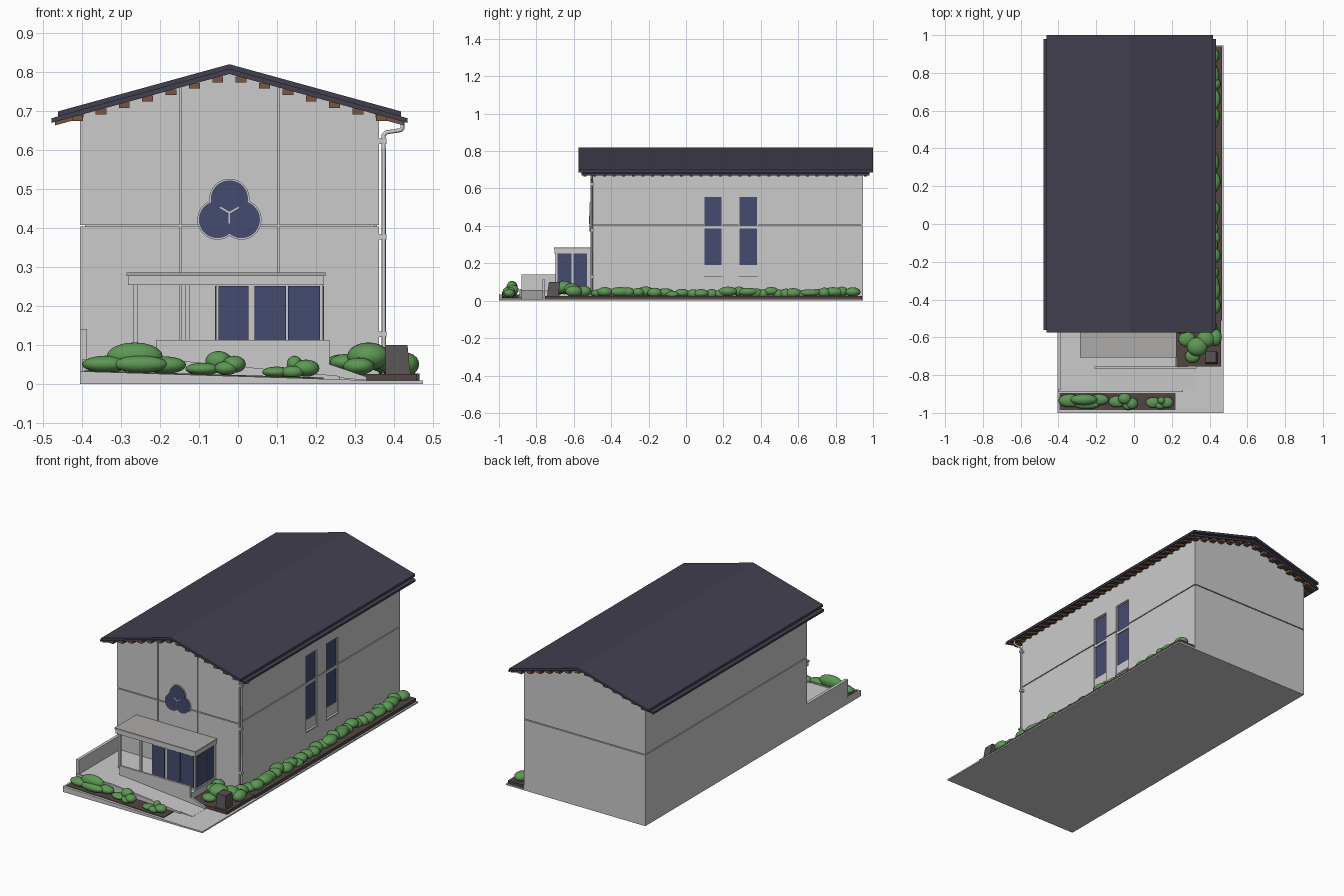
import bpy, bmesh, math, random
from mathutils import Vector, Matrix

if "Cube" in bpy.data.objects:
    bpy.data.objects.remove(bpy.data.objects["Cube"])
random.seed(4)
CX = -0.022          # ridge line
SL = 0.275           # roof slope


def mat(name, r, g, b):
    m = bpy.data.materials.new(name)
    m.diffuse_color = (r, g, b, 1)
    m.use_nodes = True
    m.node_tree.nodes["Principled BSDF"].inputs["Base Color"].default_value = m.diffuse_color
    return m


GLASS = mat("glass_blue", .06, .07, .16)
ROOF = mat("roof_dark", .055, .05, .08)
LEAF = mat("leaf_green", .11, .31, .09)
SOIL = mat("soil_brown", .085, .06, .055)
WOOD = mat("wood_brown", .2, .09, .05)
STONE = mat("stone_dark", .1, .085, .09)
PALE = mat("canopy_pale", .42, .41, .4)


def finish(bm, name, m=None):
    bmesh.ops.recalc_face_normals(bm, faces=bm.faces)
    me = bpy.data.meshes.new(name)
    bm.to_mesh(me)
    bm.free()
    ob = bpy.data.objects.new(name, me)
    bpy.context.collection.objects.link(ob)
    if m:
        me.materials.append(m)
    return ob


def boxes(name, items, m=None):
    """Each item is (x0, x1, y0, y1, z0, z1)."""
    bm = bmesh.new()
    for x0, x1, y0, y1, z0, z1 in items:
        t = Matrix.Translation(((x0 + x1) / 2, (y0 + y1) / 2, (z0 + z1) / 2))
        bmesh.ops.create_cube(bm, size=1, matrix=t @ Matrix.Diagonal((x1 - x0, y1 - y0, z1 - z0, 1)))
    return finish(bm, name, m)


def prism(name, profile, y0, y1, m=None):
    """Extrude an xz profile along y."""
    bm = bmesh.new()
    f = bm.faces.new([bm.verts.new((x, y0, z)) for x, z in profile])
    r = bmesh.ops.extrude_face_region(bm, geom=[f])
    bmesh.ops.translate(bm, vec=(0, y1 - y0, 0), verts=[v for v in r["geom"] if isinstance(v, bmesh.types.BMVert)])
    return finish(bm, name, m)


def gable(x0, x1, z0, ridge):
    return [(x0, z0), (x1, z0), (x1, ridge - SL * (x1 - CX)), (CX, ridge), (x0, ridge - SL * (CX - x0))]


def chevron(half, top, thick):
    e = top - SL * half
    return [(CX - half, e), (CX, top), (CX + half, e), (CX + half, e - thick), (CX, top - thick), (CX - half, e - thick)]


# house body: inset core with two outer storeys leaving a shadow joint
WX0, WX1, WY0, WY1 = -.405, .362, -.51, .945
prism("wall_core", gable(WX0 + .012, WX1 - .012, .002, .79), WY0 + .012, WY1 - .012)
lower = boxes("lower_storey", [(WX0, WX1, WY0, WY1, .001, .403)])
upper = prism("upper_storey", gable(WX0, WX1, .408, .795), WY0, WY1)

# cutter: vertical front joints and tall side window recesses
WINS = [(.095, .195), (.28, .385)]
cuts = [(x - .002, x + .002, -.54, WY0 + .01, -.1, 1) for x in (-.148, .103)]
cuts += [(WX1 - .012, .4, a, b, .13, .56) for a, b in WINS]
cutter = boxes("wall_cutter", cuts)
cutter.hide_render = True
cutter.hide_viewport = True
for ob in (lower, upper):
    mod = ob.modifiers.new("cut", "BOOLEAN")
    mod.operation = "DIFFERENCE"
    mod.solver = "EXACT"
    mod.object = cutter

# side windows: glass, rails, lower panel and sill
gx = WX1 - .012
boxes("side_window_glass", [(gx - .002, gx + .003, a + .004, b - .004, z0, z1)
                            for a, b in WINS for z0, z1 in ((.19, .385), (.4, .556))], GLASS)
fr = []
for a, b in WINS:
    fr += [(gx - .002, gx + .007, a, a + .005, .13, .56), (gx - .002, gx + .007, b - .005, b, .13, .56),
           (gx - .002, gx + .009, a, b, .385, .4), (gx - .002, gx + .007, a, b, .555, .56),
           (gx - .002, gx + .006, a, b, .13, .19), (gx, WX1 + .006, a, b, .125, .133)]
boxes("side_window_frame", fr)

# trefoil window: outline is the union of three circles in polar form
CZ, D = .439, .0355


def trefoil(r, n=96):
    pts = []
    for i in range(n):
        t = 2 * math.pi * i / n
        best = 0
        for k in range(3):
            d = t - (math.pi / 2 + k * 2 * math.pi / 3)
            s = r * r - (D * math.sin(d)) ** 2
            best = max(best, D * math.cos(d) + math.sqrt(s))
        pts.append((CX + best * math.cos(t), CZ + best * math.sin(t)))
    return pts


prism("trefoil_frame", trefoil(.0515), WY0 - .005, WY0 + .005)
prism("trefoil_glass", trefoil(.0475), WY0 - .007, WY0 + .004, GLASS)
bm = bmesh.new()
for k in range(3):
    t = -math.pi / 2 + k * 2 * math.pi / 3
    L = .028
    bmesh.ops.create_cube(bm, size=1, matrix=Matrix.Translation((CX, WY0 - .005, CZ)) @ Matrix.Rotation(-t, 4, 'Y')
                          @ Matrix.Translation((L / 2, 0, 0)) @ Matrix.Diagonal((L, .008, .004, 1)))
finish(bm, "trefoil_mullions")

# roof: top slab, wider soffit slab, purlins at the gables, rafters at the eaves
prism("roof_top", chevron(.44, .82, .013), -.575, 1.0, ROOF)
prism("roof_lower", chevron(.457, .807, .012), -.56, .98, ROOF)
for n, (y0, y1) in {"front": (-.555, WY0 + .005), "back": (WY1 - .005, .975)}.items():
    pur = []
    for s in (-1, 1):
        for k in range(7):
            d = .03 + k * .06
            z = .797 - SL * d
            pur.append((CX + s * d - .014, CX + s * d + .014, y0, y1, z - .015, z))
    boxes(n + "_purlins", pur, WOOD)
bm = bmesh.new()
for s in (-1, 1):
    for k in range(30):
        y = -.54 + k * (1.5 / 29)
        d0 = .375
        d1 = .448
        vs = [bm.verts.new((CX + s * d, y + o, .796 - SL * d - h))
              for o in (-.008, .008) for d, h in ((d0, 0), (d1, 0), (d1, .01), (d0, .01))]
        for q in ((0, 1, 2, 3), (4, 5, 6, 7), (0, 1, 5, 4), (1, 2, 6, 5), (2, 3, 7, 6), (3, 0, 4, 7)):
            bm.faces.new([vs[i] for i in q])
finish(bm, "eave_rafters", WOOD)

# downpipe with brackets
cu = bpy.data.curves.new("downpipe", "CURVE")
cu.dimensions = "3D"
cu.bevel_depth = .0055
cu.bevel_resolution = 2
cu.use_fill_caps = True
path = [(.374, .02), (.374, .638), (.38, .645), (.418, .651), (.422, .656), (.422, .68)]
sp = cu.splines.new("POLY")
sp.points.add(len(path) - 1)
for p, (x, z) in zip(sp.points, path):
    p.co = (x, -.503, z, 1)
bpy.context.collection.objects.link(bpy.data.objects.new("downpipe", cu))
boxes("pipe_brackets", [(.36, .381, -.511, -.495, z, z + .014) for z in (.12, .37, .615)])

# ground slab sloping down to the right, landing, ramp and kerbs
prism("ground_slab", [(-.405, 0), (.475, 0), (.475, .008), (.33, .009), (-.405, .032)], -1, WY0 + .02)
boxes("side_ground", [(-.405, .475, WY0, .945, 0, .008)])
prism("ramp", [(-.39, .004), (.33, .004), (.33, .01), (-.18, .058), (-.39, .058)], -.88, -.755)
boxes("landing", [(-.39, .22, -.757, WY0 + .005, .004, .058)])
prism("ramp_kerb", [(-.4, .004), (.26, .004), (.26, .02), (-.18, .062), (-.4, .062)], -.89, -.88)
boxes("boundary_wall", [(-.405, -.388, -.88, WY0 + .005, .004, .14)])
prism("porch_front_wall", [(-.21, .004), (.33, .004), (.33, .018), (.235, .05), (.235, .112), (-.21, .112)], -.766, -.755)

# planting beds
prism("front_bed", [(-.395, .02), (.22, .006), (.22, .016), (-.395, .034)], -.985, -.895, SOIL)
boxes("corner_bed", [(.224, .46, -.755, WY0, .004, .025)], SOIL)
boxes("side_bed", [(WX1, .466, WY0, .94, .004, .026)], SOIL)

# porch: canopy, posts, glazed room
boxes("canopy_top", [(-.286, .225, -.706, WY0, .276, .285)], PALE)
boxes("canopy_beam", [(-.282, .221, -.702, WY0, .253, .276)])
boxes("porch_posts", [(-.269, -.257, -.695, -.683, .05, .255), (-.136, -.125, -.695, -.683, .05, .255)])
boxes("porch_room", [(-.056, .218, -.695, WY0, .05, .255)])
boxes("porch_front_glass", [(a, b, -.699, -.69, .07, .251) for a, b in ((-.05, .027), (.042, .123), (.128, .21))], GLASS)
boxes("porch_side_glass", [(.21, .221, a, b, .07, .251) for a, b in ((-.687, -.613), (-.602, -.53))], GLASS)
boxes("porch_inner_glass", [(-.059, -.05, -.685, -.53, .07, .251)], GLASS)

# leaning stone block
bm = bmesh.new()
bmesh.ops.create_cube(bm, size=1, matrix=Matrix.Translation((.41, -.715, .052)) @ Matrix.Diagonal((.062, .06, .095, 1)))
for v in bm.verts:
    if v.co.z > .06:
        v.co.y += .012
        v.co.x = .407 + (v.co.x - .41) * .9
    elif v.co.x > .41:
        v.co.x += .004
finish(bm, "stone_block", STONE)


def bushes(name, items):
    """Each item is centre x, y, z and radii."""
    bm = bmesh.new()
    for x, y, z, rx, ry, rz in items:
        bmesh.ops.create_uvsphere(bm, u_segments=16, v_segments=10, radius=1,
                                  matrix=Matrix.Translation((x, y, z)) @ Matrix.Diagonal((rx, ry, rz, 1)))
    for f in bm.faces:
        f.smooth = True
    finish(bm, name, LEAF)


# shrubs
bushes("front_shrubs", [
    (-.265, -.93, .07, .072, .03, .036), (-.34, -.935, .05, .06, .035, .022), (-.25, -.955, .05, .07, .025, .022),
    (-.185, -.93, .048, .052, .03, .022), (-.09, -.94, .038, .045, .03, .016), (-.05, -.925, .058, .034, .03, .026),
    (-.01, -.95, .05, .03, .03, .022), (-.03, -.96, .04, .03, .025, .018), (.1, -.945, .03, .038, .028, .014),
    (.145, -.935, .05, .02, .02, .022), (.175, -.945, .04, .034, .03, .022), (.14, -.96, .03, .03, .02, .016)])
bushes("corner_shrubs", [
    (.335, -.65, .07, .055, .05, .036), (.28, -.61, .055, .045, .04, .022), (.38, -.61, .06, .05, .045, .032),
    (.31, -.7, .045, .04, .035, .022), (.43, -.6, .05, .035, .045, .03), (.26, -.55, .05, .035, .035, .025),
    (.4, -.545, .05, .04, .04, .03)])
row = []
y = -.49
while y < .9:
    ry = random.uniform(.032, .06)
    row.append((random.uniform(.395, .425), y + .02, random.uniform(.032, .05), .036, ry, random.uniform(.02, .028)))
    y += random.uniform(.035, .06)
bushes("side_shrubs", row)
